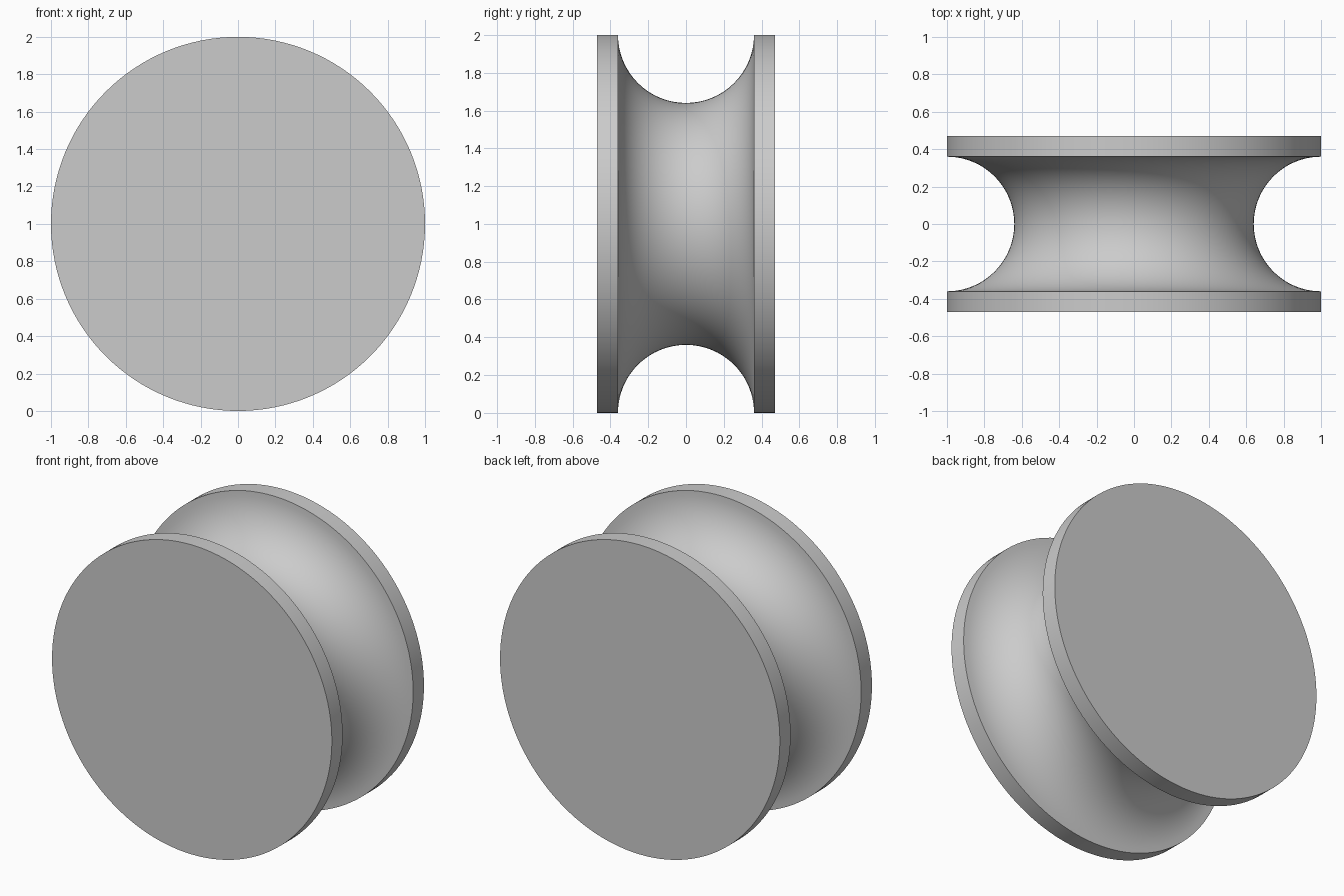
import bpy
import bmesh
from math import pi, sin, cos, radians
from mathutils import Vector

RADIUS = 1.0
HALF_WIDTH = 0.47
GROOVE = 0.36
SEGMENTS = 128
ARC_STEPS = 32

cube = bpy.data.objects.get("Cube")
if cube:
    bpy.data.objects.remove(cube, do_unlink=True)

# Plain grey material
grey = bpy.data.materials.new("light_grey")
grey.use_nodes = True
colour = (0.6, 0.6, 0.6, 1.0)
grey.diffuse_color = colour
grey.node_tree.nodes["Principled BSDF"].inputs["Base Color"].default_value = colour

# Profile: front rim, half-round groove, back rim
profile = [(RADIUS, -HALF_WIDTH)]
for i in range(ARC_STEPS + 1):
    a = pi * i / ARC_STEPS
    profile.append((RADIUS - GROOVE * sin(a), -GROOVE * cos(a)))
profile.append((RADIUS, HALF_WIDTH))

# Revolve the profile around the wheel's axle
bm = bmesh.new()
centre = Vector((0, 0, RADIUS))
verts = [bm.verts.new(centre + Vector((r, y, 0))) for r, y in profile]
edges = [bm.edges.new(pair) for pair in zip(verts, verts[1:])]
bmesh.ops.spin(bm, geom=verts + edges, cent=centre, axis=(0, 1, 0),
               angle=2 * pi, steps=SEGMENTS, use_duplicate=False)
bmesh.ops.remove_doubles(bm, verts=bm.verts[:], dist=0.0001)

# Close both flat sides
bmesh.ops.holes_fill(bm, edges=[e for e in bm.edges if e.is_boundary], sides=0)
bmesh.ops.recalc_face_normals(bm, faces=bm.faces[:])

mesh = bpy.data.meshes.new("grooved_wheel")
bm.to_mesh(mesh)
bm.free()
mesh.materials.append(grey)
wheel = bpy.data.objects.new("grooved_wheel", mesh)
bpy.context.collection.objects.link(wheel)

# Smooth groove and rims with crisp corners
bpy.ops.object.select_all(action='DESELECT')
wheel.select_set(True)
bpy.context.view_layer.objects.active = wheel
bpy.ops.object.shade_smooth_by_angle(angle=radians(30))
